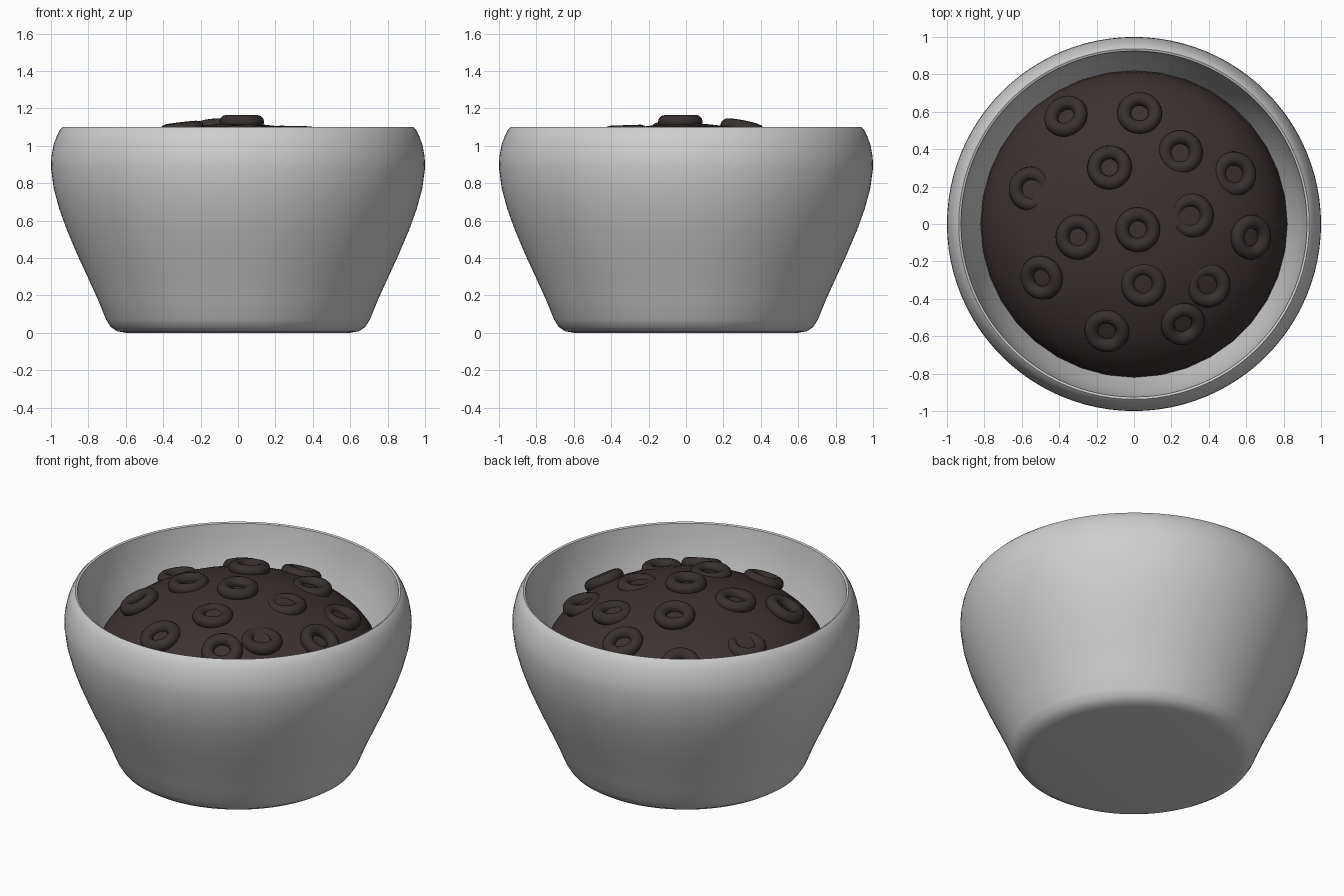
import bpy, bmesh, math
from mathutils import Vector, Matrix

if "Cube" in bpy.data.objects:
    bpy.data.objects.remove(bpy.data.objects["Cube"])


def material(name, rgb):
    m = bpy.data.materials.new(name)
    m.diffuse_color = (*rgb, 1.0)
    m.use_nodes = True
    m.node_tree.nodes["Principled BSDF"].inputs["Base Color"].default_value = m.diffuse_color
    return m


BOWL = material("pale grey ceramic", (0.62, 0.62, 0.62))
MOUND = material("dark brown filling", (0.044, 0.032, 0.030))
RING = material("dark brown ring", (0.038, 0.030, 0.028))


def finish(obj, mat, angle):
    obj.data.materials.append(mat)
    bpy.ops.object.select_all(action='DESELECT')
    obj.select_set(True)
    bpy.context.view_layer.objects.active = obj
    bpy.ops.object.shade_smooth_by_angle(angle=math.radians(angle))


def lathe(name, profile, steps, mat, angle=40):
    """Spin an (r, z) profile around the z axis."""
    bm = bmesh.new()
    verts = [bm.verts.new((r, 0, z)) for r, z in profile]
    edges = [bm.edges.new(p) for p in zip(verts, verts[1:])]
    bmesh.ops.spin(bm, geom=verts + edges, cent=(0, 0, 0), axis=(0, 0, 1),
                   angle=math.tau, steps=steps)
    bmesh.ops.remove_doubles(bm, verts=bm.verts, dist=1e-4)
    bmesh.ops.recalc_face_normals(bm, faces=bm.faces)
    me = bpy.data.meshes.new(name)
    bm.to_mesh(me)
    bm.free()
    obj = bpy.data.objects.new(name, me)
    bpy.context.collection.objects.link(obj)
    finish(obj, mat, angle)
    return obj


# Bowl: outer wall up to the thin lip, then down the inner wall
outer = [(0, 0), (0.60, 0), (0.645, 0.008), (0.68, 0.03), (0.705, 0.07),
         (0.75, 0.18), (0.80, 0.29), (0.86, 0.42), (0.915, 0.55),
         (0.955, 0.66), (0.985, 0.77), (1.0, 0.88), (0.998, 0.94),
         (0.987, 1.00), (0.97, 1.05), (0.952, 1.085), (0.937, 1.10)]
inner = [(0.925, 1.095), (0.915, 1.00), (0.885, 0.85), (0.82, 0.67),
         (0.72, 0.42), (0.62, 0.22), (0.50, 0.13), (0, 0.10)]
lathe("bowl", outer + inner, 96, BOWL)

# Domed filling: half of a flattened sphere
A, C, Z0 = 0.82, 0.45, 0.67
arc = [(A * math.cos(t), Z0 + C * math.sin(t))
       for t in (i * math.pi / 24 for i in range(13))]
arc[-1] = (0, Z0 + C)
dome = lathe("filling_mound", arc, 36, MOUND)
# open surface: make sure it faces up
if sum(p.normal.z for p in dome.data.polygons) < 0:
    dome.data.flip_normals()

# Cereal rings: x, y, how much the ring follows the slope, lift off the surface
rings = [
    (0.02, -0.03, 0.3, 0.008), (-0.36, 0.57, 0.9, 0.012),
    (0.03, 0.59, 0.75, 0.005), (-0.13, 0.30, 0.9, 0.010),
    (0.25, 0.385, 0.25, -0.008), (0.54, 0.27, 0.45, -0.008),
    (-0.56, 0.19, 0.40, -0.018), (0.31, 0.045, 0.1, -0.018),
    (-0.30, -0.07, 0.55, 0.000), (0.62, -0.07, 0.95, 0.010),
    (-0.49, -0.285, 0.95, 0.010), (0.05, -0.325, 0.15, -0.010),
    (0.40, -0.33, 0.30, -0.012), (-0.145, -0.57, 0.75, 0.004),
    (0.26, -0.53, 0.9, 0.010),
]
for i, (x, y, follow, lift) in enumerate(rings):
    z = Z0 + C * math.sqrt(1 - (x * x + y * y) / A ** 2)
    n = Vector((x / A ** 2, y / A ** 2, (z - Z0) / C ** 2)).normalized()
    up = Vector((0, 0, 1)).lerp(n, follow).normalized()
    bpy.ops.mesh.primitive_torus_add(major_radius=0.083, minor_radius=0.037,
                                     major_segments=28, minor_segments=12)
    ring = bpy.context.object
    ring.name = ring.data.name = f"cereal_ring_{i + 1}"
    ring.matrix_world = (Matrix.Translation(Vector((x, y, z)) + n * lift)
                         @ up.to_track_quat('Z', 'Y').to_matrix().to_4x4())
    finish(ring, RING, 60)
